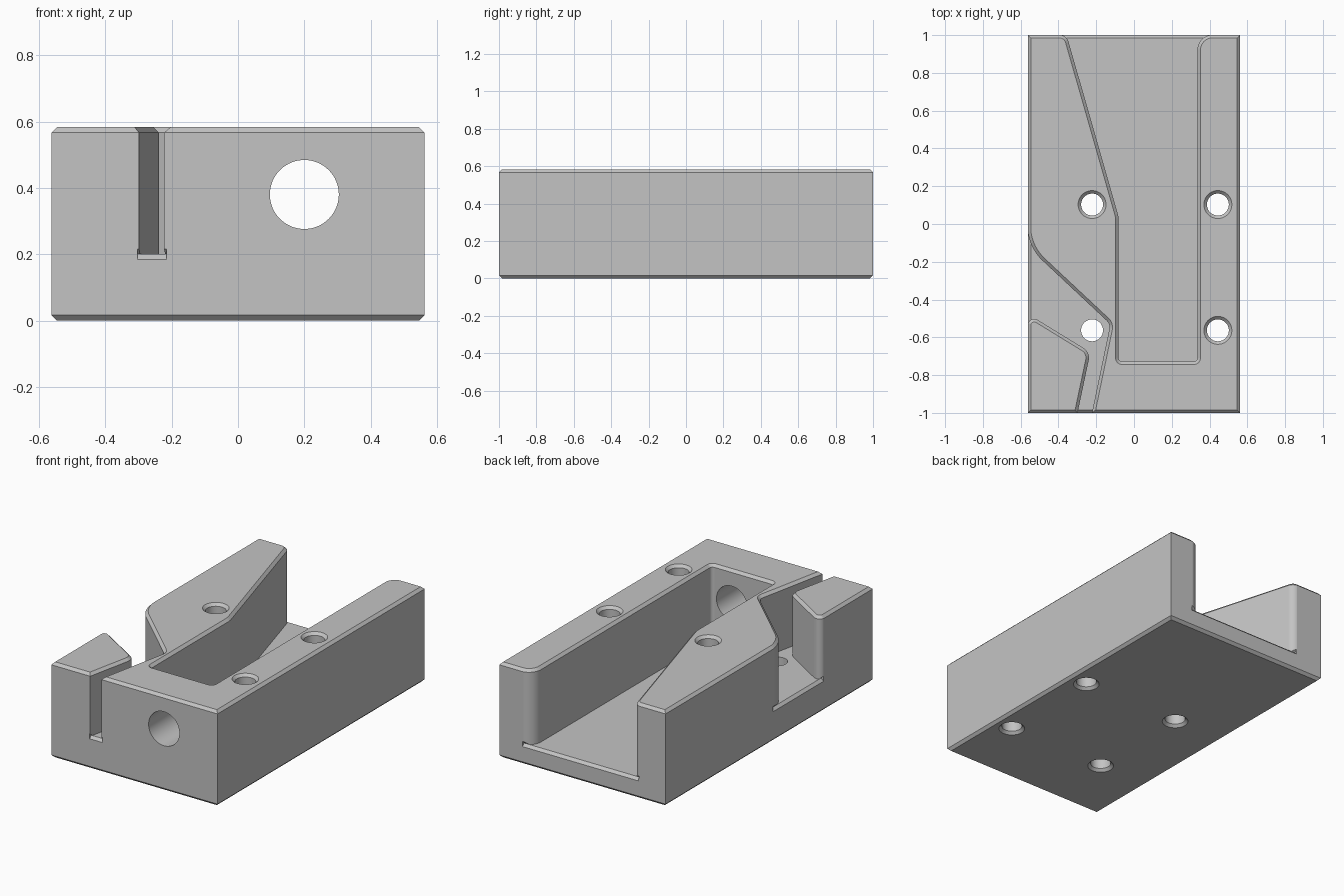
import bpy, bmesh, math
from mathutils import Vector, Matrix

if "Cube" in bpy.data.objects:
    bpy.data.objects.remove(bpy.data.objects["Cube"], do_unlink=True)

HX, HY, H, C = 0.562, 1.0, 0.583, 0.016   # half width, half length, height, chamfer

grey = bpy.data.materials.new("machined_grey")
grey.use_nodes = True
colour = (0.55, 0.55, 0.55, 1)
grey.diffuse_color = colour
grey.node_tree.nodes["Principled BSDF"].inputs["Base Color"].default_value = colour


def add_object(name, bm):
    bmesh.ops.recalc_face_normals(bm, faces=bm.faces)
    mesh = bpy.data.meshes.new(name)
    bm.to_mesh(mesh)
    bm.free()
    mesh.materials.append(grey)
    obj = bpy.data.objects.new(name, mesh)
    bpy.context.collection.objects.link(obj)
    return obj


def rounded(corners, steps=10):
    """Outline with each (x, y, radius) corner replaced by an arc."""
    out = []
    for i, (x, y, r) in enumerate(corners):
        p = Vector((x, y))
        if r == 0:
            out.append(p)
            continue
        a = (Vector(corners[i - 1][:2]) - p).normalized()
        b = (Vector(corners[(i + 1) % len(corners)][:2]) - p).normalized()
        half = a.angle(b) / 2
        centre = p + (a + b).normalized() * r / math.sin(half)
        start = p + a * r / math.tan(half) - centre
        end = p + b * r / math.tan(half) - centre
        sweep = math.atan2(start.x * end.y - start.y * end.x, start.dot(end))
        for k in range(steps + 1):
            out.append(centre + Matrix.Rotation(sweep * k / steps, 2) @ start)
    return out


def offset(points, d):
    """Grow a counterclockwise outline by d with mitred corners."""
    out = []
    for i, p in enumerate(points):
        e = (p - points[i - 1]).normalized()
        f = (points[(i + 1) % len(points)] - p).normalized()
        m, n = Vector((e.y, -e.x)), Vector((f.y, -f.x))
        out.append(p + (m + n) * d / (1 + m.dot(n)))
    return out


def loft(name, points, levels):
    """Stack offset copies of an outline at (z, offset) levels."""
    bm = bmesh.new()
    rings = [[bm.verts.new((p.x, p.y, z)) for p in offset(points, d)] for z, d in levels]
    n = len(points)
    for low, high in zip(rings, rings[1:]):
        for i in range(n):
            j = (i + 1) % n
            bm.faces.new((low[i], low[j], high[j], high[i]))
    bm.faces.new(rings[0][::-1])
    bm.faces.new(rings[-1])
    return add_object(name, bm)


def circle(x, y, r, n=48):
    return [Vector((x + r * math.cos(k * math.tau / n), y + r * math.sin(k * math.tau / n)))
            for k in range(n)]


def edge_cutter(name, centre, length, axis):
    """Diamond bar that chamfers a floor edge running along x or y."""
    bm = bmesh.new()
    bmesh.ops.create_cube(bm, size=C * math.sqrt(2))
    stretch = length / (C * math.sqrt(2))
    scale = (stretch, 1, 1) if axis == "X" else (1, stretch, 1)
    bmesh.ops.scale(bm, vec=scale, verts=bm.verts)
    bmesh.ops.rotate(bm, matrix=Matrix.Rotation(math.pi / 4, 3, axis), verts=bm.verts)
    bmesh.ops.translate(bm, vec=centre, verts=bm.verts)
    return add_object(name, bm)


# Chamfered body
corners = [Vector(c) for c in ((-HX, -HY), (HX, -HY), (HX, HY), (-HX, HY))]
body = loft("block_body", corners, [(0, -C), (C, 0), (H - C, 0), (H, -C)])


def pocket_levels(floor):
    return [(floor, 0), (H - C, 0), (H + 0.01, C + 0.01)]


# Main pocket, open and flared at the back
POCKET_Z, SLOT_Z = 0.125, 0.2
pocket = rounded([(-0.082, -0.728, 0.02), (0.336, -0.728, 0.02), (0.336, 1.001, 0.08),
                  (0.7, 1.003, 0), (0.7, 1.2, 0), (-0.7, 1.2, 0), (-0.7, 1.003, 0),
                  (-0.357, 1.001, 0.05), (-0.082, 0.04, 0.12)])
# Angled slot from the front to the side
slot = rounded([(-0.32, -1.1, 0), (-0.2435, -1.1, 0), (-0.125, -0.53, 0.05),
                (-0.563, -0.12, 0.25), (-0.565, 0.4, 0), (-0.8, 0.4, 0), (-0.8, -0.9, 0),
                (-0.565, -0.9, 0), (-0.563, -0.475, 0.035), (-0.231, -0.679, 0.06)])
cutters = [loft("pocket_cutter", pocket, pocket_levels(POCKET_Z)),
           loft("slot_cutter", slot, pocket_levels(SLOT_Z)),
           edge_cutter("pocket_sill_cutter", (0.012, HY, POCKET_Z), 0.785, "X"),
           edge_cutter("slot_front_sill_cutter", (-0.259, -HY, SLOT_Z), 0.088, "X"),
           edge_cutter("slot_side_sill_cutter", (-HX, -0.28, SLOT_Z), 0.49, "Y")]

# Screw holes, countersunk at both ends
for x in (-0.222, 0.444):
    for y in (0.103, -0.563):
        cutters.append(loft("screw_hole_cutter", circle(x, y, 0.058),
                            [(-0.01, C + 0.01), (C, 0), (H - C, 0), (H + 0.01, C + 0.01)]))

# Round bore through the front wall
bore = loft("bore_cutter", circle(0, 0, 0.104, 64), [(0, 0), (0.5, 0)])
bore.data.transform(Matrix.Translation((0.2, -0.6, 0.38)) @ Matrix.Rotation(math.pi / 2, 4, "X"))
cutters.append(bore)

bpy.ops.object.select_all(action="DESELECT")
bpy.context.view_layer.objects.active = body
body.select_set(True)
for cutter in cutters:
    cutter.hide_render = True
    mod = body.modifiers.new("cut", "BOOLEAN")
    mod.operation = "DIFFERENCE"
    mod.solver = "EXACT"
    mod.object = cutter
    bpy.ops.object.modifier_apply(modifier=mod.name)
    bpy.data.objects.remove(cutter, do_unlink=True)

# Smooth arcs, crisp chamfers
bpy.ops.object.shade_smooth_by_angle(angle=math.radians(25))
body.modifiers.new("flat_normals", "WEIGHTED_NORMAL").keep_sharp = True
